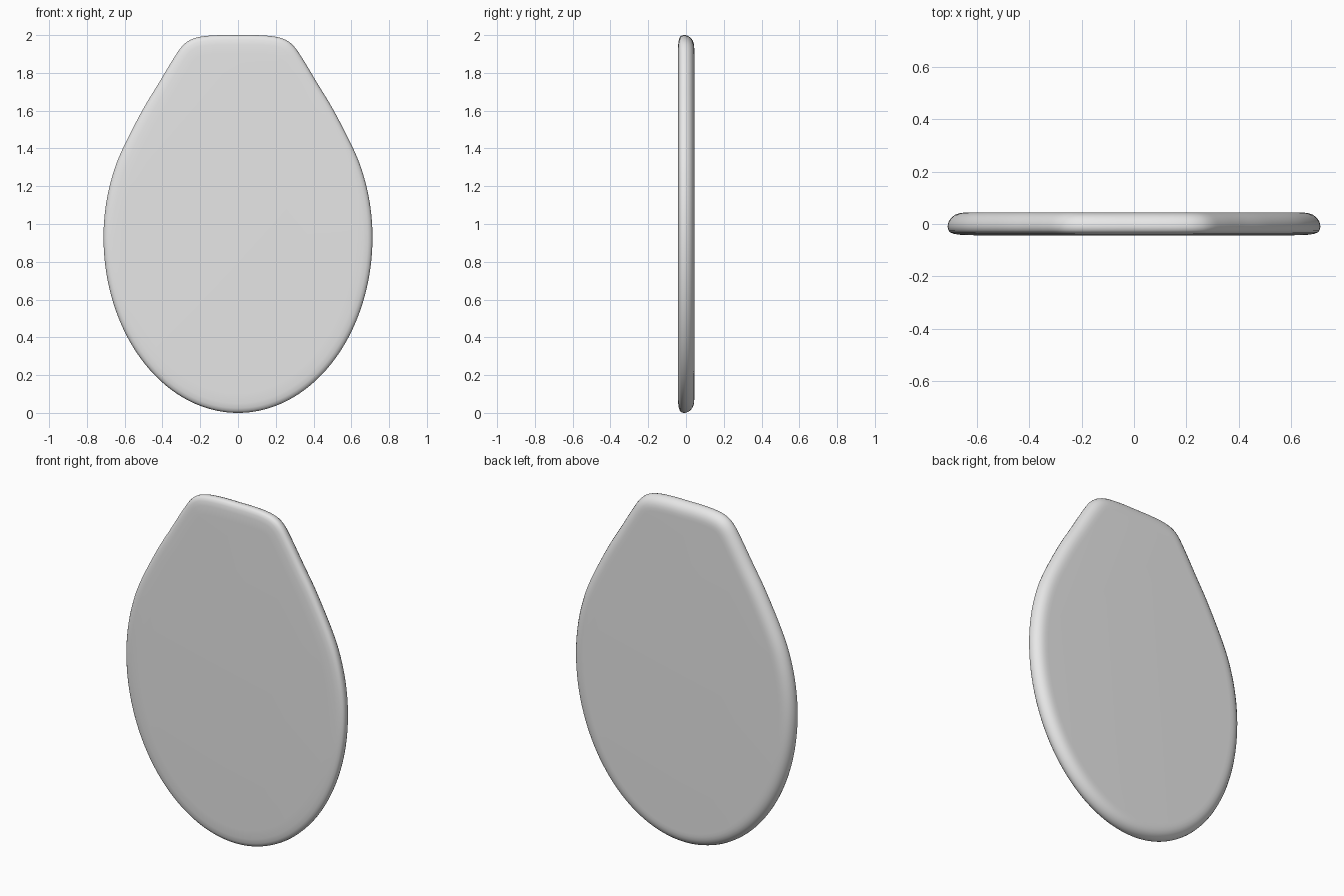
import bpy, bmesh, math
from mathutils import Vector

if "Cube" in bpy.data.objects:
    bpy.data.objects.remove(bpy.data.objects["Cube"])

# Right half of the outline (x, z): lower and upper ellipse arcs, straight shoulder, flat top
W, CZ = 0.712, 0.93
half = [Vector((W * math.cos(a), CZ + (0.93 if a < 0 else 0.91) * math.sin(a)))
        for a in (math.radians(d) for d in range(-90, 31, 10))]
half += [Vector(p) for p in ((0.51, 1.595), (0.42, 1.745), (0.345, 1.87),
                             (0.295, 1.942), (0.245, 1.978), (0.18, 1.994), (0.09, 2.0), (0, 2.0))]
ctrl = half + [Vector((-p.x, p.y)) for p in reversed(half[1:-1])]

# Smooth closed curve through the control points
def smooth_loop(pts, steps=6):
    out, n = [], len(pts)
    for i in range(n):
        a, b, c, d = (pts[(i + k) % n] for k in (-1, 0, 1, 2))
        for s in range(steps):
            t = s / steps
            out.append(0.5 * (2 * b + (c - a) * t + (2 * a - 5 * b + 4 * c - d) * t * t
                              + (3 * b - a - 3 * c + d) * t ** 3))
    return out

loop = smooth_loop(ctrl)
n = len(loop)
inward = []
for i in range(n):
    t = (loop[(i + 1) % n] - loop[i - 1]).normalized()
    inward.append(Vector((-t.y, t.x)))

# Rim section (inset, y): tight rounding in front, wide rounding at the back
section = [(0.10, -0.043), (0.05, -0.0415), (0.025, -0.038), (0.010, -0.032), (0.003, -0.024),
           (0, -0.012), (0.001, 0.0), (0.006, 0.013), (0.015, 0.025), (0.028, 0.035),
           (0.045, 0.041), (0.062, 0.0435), (0.08, 0.044)]

bm = bmesh.new()
rings = [[bm.verts.new((p.x + d * m.x, y, p.y + d * m.y)) for p, m in zip(loop, inward)]
         for d, y in section]
for r0, r1 in zip(rings, rings[1:]):
    for i in range(n):
        j = (i + 1) % n
        bm.faces.new((r0[i], r0[j], r1[j], r1[i]))
bm.faces.new(rings[0])
bm.faces.new(rings[-1])
bmesh.ops.recalc_face_normals(bm, faces=bm.faces[:])
for f in bm.faces:
    f.smooth = True

mesh = bpy.data.meshes.new("lid_panel")
bm.to_mesh(mesh)
bm.free()
lid = bpy.data.objects.new("lid_panel", mesh)
bpy.context.collection.objects.link(lid)

# Single light grey colour
mat = bpy.data.materials.new("light_grey")
mat.diffuse_color = (0.8, 0.8, 0.8, 1)
mat.use_nodes = True
mat.node_tree.nodes["Principled BSDF"].inputs["Base Color"].default_value = mat.diffuse_color
mesh.materials.append(mat)
